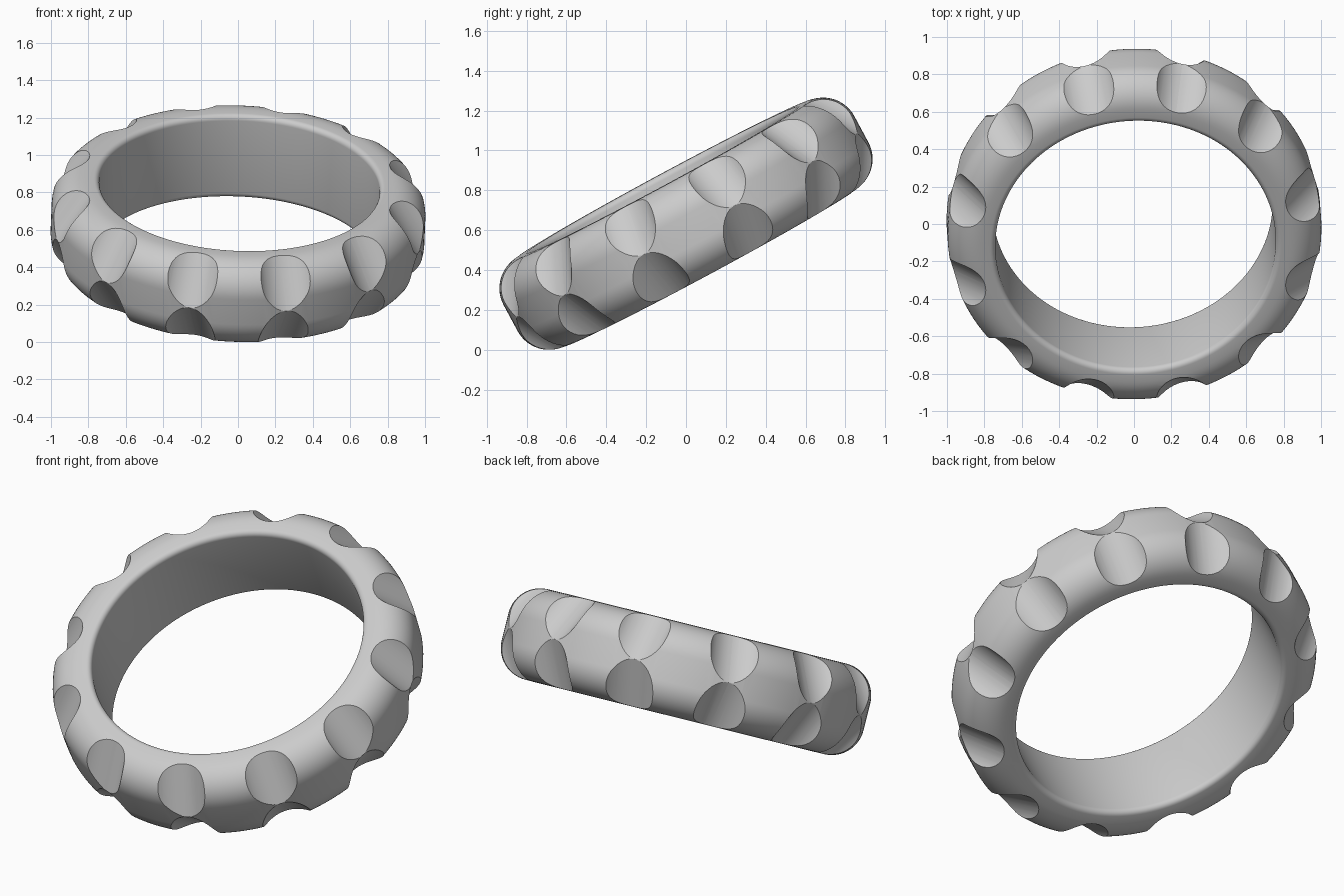
import bpy
import bmesh
from math import radians, cos, sin, pi
from mathutils import Matrix, Vector

cube = bpy.data.objects.get("Cube")
if cube:
    bpy.data.objects.remove(cube)

SEGMENTS = 144
NOTCHES = 12
HALF_WIDTH = 0.25
INNER_RADIUS = 0.75

# Single grey material
grey = bpy.data.materials.new("light_grey")
grey.use_nodes = True
colour = (0.6, 0.6, 0.6, 1)
grey.diffuse_color = colour
grey.node_tree.nodes["Principled BSDF"].inputs["Base Color"].default_value = colour


def make_object(name, bm):
    mesh = bpy.data.meshes.new(name)
    bmesh.ops.recalc_face_normals(bm, faces=bm.faces)
    bm.to_mesh(mesh)
    bm.free()
    obj = bpy.data.objects.new(name, mesh)
    bpy.context.collection.objects.link(obj)
    mesh.materials.append(grey)
    return obj


def corner(radius, height, size, start, end, steps):
    """Rounded profile corner around a centre, as (radius, height) pairs."""
    angles = [radians(start + (end - start) * i / steps) for i in range(steps + 1)]
    return [(radius + size * cos(a), height + size * sin(a)) for a in angles]


# Ring body: rounded cross-section swept round the axis
big, small = 0.175, 0.03
upper = corner(1 - big, HALF_WIDTH - big, big, 0, 90, 14)
upper += corner(INNER_RADIUS + small, HALF_WIDTH - small, small, 90, 180, 6)
profile = upper + [(r, -z) for r, z in reversed(upper)]

bm = bmesh.new()
loops = []
for i in range(SEGMENTS):
    a = 2 * pi * i / SEGMENTS
    loops.append([bm.verts.new((r * cos(a), r * sin(a), z)) for r, z in profile])
for i, loop in enumerate(loops):
    following = loops[(i + 1) % SEGMENTS]
    for j in range(len(profile)):
        k = (j + 1) % len(profile)
        bm.faces.new((loop[j], following[j], following[k], loop[k]))
ring = make_object("ring", bm)


# Notch cutters: slanted cylinders across each outer shoulder
def notch_row(name, side):
    radius = 0.178
    low, high = Vector((1, 0, 0)), Vector((0.835, 0, 0.25 * side))
    along = (high - low).normalized()
    outward = Vector((abs(along.z), 0, abs(along.x) * side))
    centre = (low + high) / 2 + outward * radius
    turn = along.to_track_quat('Z', 'Y').to_matrix().to_4x4()
    bm = bmesh.new()
    for i in range(NOTCHES):
        spin = Matrix.Rotation(2 * pi * (i + 0.5) / NOTCHES, 4, 'Z')
        bmesh.ops.create_cone(bm, cap_ends=True, segments=64, radius1=radius,
                              radius2=radius, depth=0.7,
                              matrix=spin @ Matrix.Translation(centre) @ turn)
    cutter = make_object(name, bm)
    cutter.hide_render = True
    return cutter


cutters = [notch_row("upper_notch_cutter", 1), notch_row("lower_notch_cutter", -1)]
for cutter in cutters:
    cut = ring.modifiers.new("notches", 'BOOLEAN')
    cut.operation = 'DIFFERENCE'
    cut.solver = 'EXACT'
    cut.object = cutter

bpy.ops.object.select_all(action='DESELECT')
ring.select_set(True)
bpy.context.view_layer.objects.active = ring
for modifier in list(ring.modifiers):
    bpy.ops.object.modifier_apply(modifier=modifier.name)
for cutter in cutters:
    bpy.data.objects.remove(cutter)

# Lean the ring back and rest it on the ground
lean = Matrix.Rotation(radians(28.3), 4, 'X') @ Matrix.Rotation(radians(2.1), 4, 'Y')
ring.data.transform(lean)
lowest = min(v.co.z for v in ring.data.vertices)
ring.data.transform(Matrix.Translation((0, 0, -lowest)))
bpy.ops.object.shade_smooth_by_angle(angle=radians(20))
